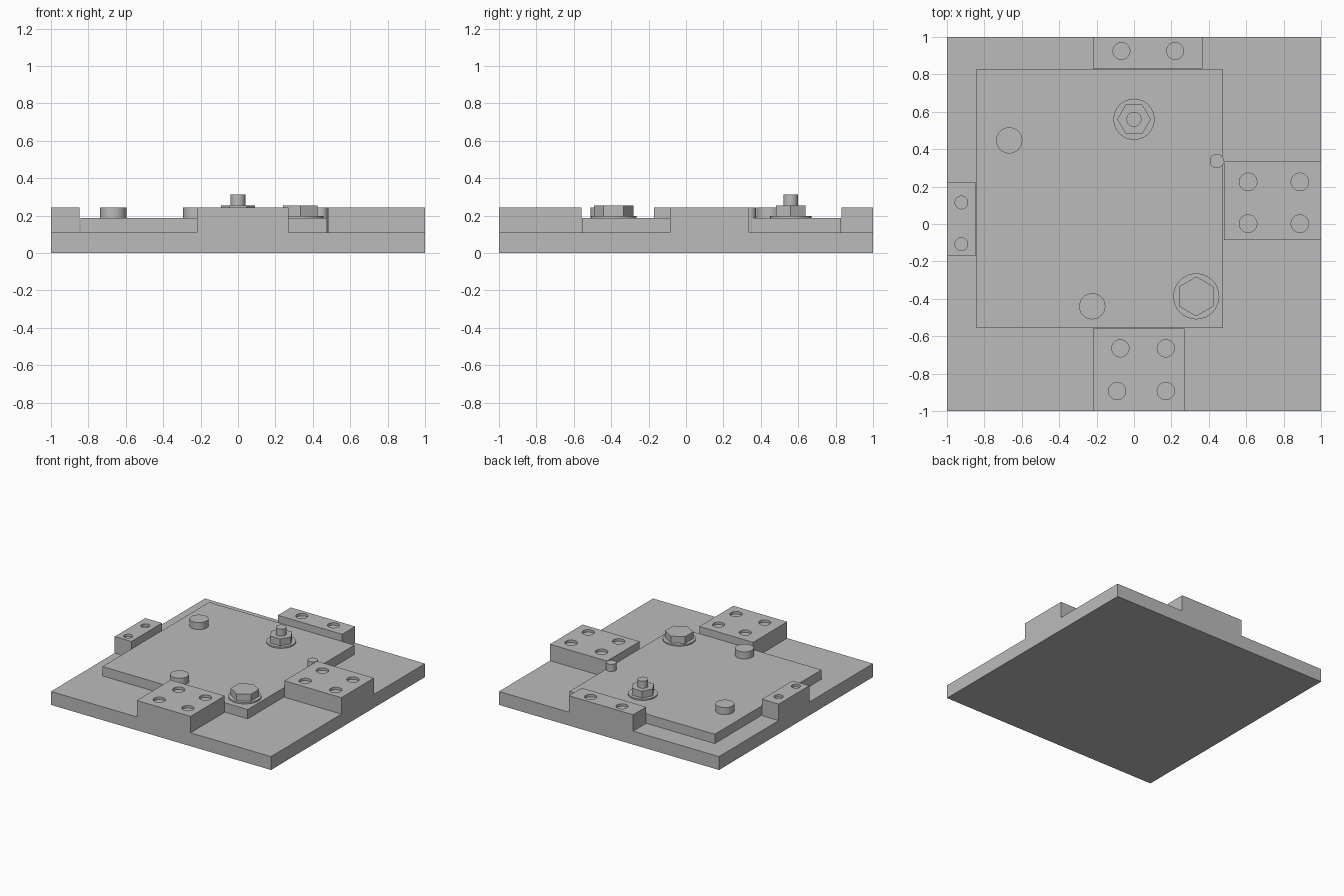
import bpy, bmesh
from mathutils import Matrix, Vector

if "Cube" in bpy.data.objects:
    bpy.data.objects.remove(bpy.data.objects["Cube"], do_unlink=True)

grey = bpy.data.materials.new("plain_grey")
grey.use_nodes = True
grey.diffuse_color = (0.5, 0.5, 0.5, 1)
grey.node_tree.nodes["Principled BSDF"].inputs["Base Color"].default_value = (0.5, 0.5, 0.5, 1)

BASE_TOP, PLATE_TOP, PAD_TOP = 0.11, 0.187, 0.245
HOLE_DEPTH = 0.02


def finish(name, bm):
    mesh = bpy.data.meshes.new(name)
    bm.to_mesh(mesh)
    bm.free()
    mesh.materials.append(grey)
    obj = bpy.data.objects.new(name, mesh)
    bpy.context.collection.objects.link(obj)
    return obj


def box(name, x0, x1, y0, y1, z0, z1):
    bm = bmesh.new()
    centre = Vector((x0 + x1, y0 + y1, z0 + z1)) / 2
    size = Matrix.Diagonal((x1 - x0, y1 - y0, z1 - z0, 1))
    bmesh.ops.create_cube(bm, size=1, matrix=Matrix.Translation(centre) @ size)
    return finish(name, bm)


def prism(name, x, y, radius, z0, z1, sides=32, turn=0):
    bm = bmesh.new()
    place = Matrix.Translation((x, y, (z0 + z1) / 2)) @ Matrix.Rotation(turn, 4, "Z")
    bmesh.ops.create_cone(bm, cap_ends=True, segments=sides, radius1=radius,
                          radius2=radius, depth=z1 - z0, matrix=place)
    obj = finish(name, bm)
    if sides > 6:
        activate(obj)
        bpy.ops.object.shade_smooth_by_angle()
    return obj


def activate(obj):
    bpy.ops.object.select_all(action="DESELECT")
    obj.select_set(True)
    bpy.context.view_layer.objects.active = obj


def combine(obj, tool, operation):
    mod = obj.modifiers.new("combine", "BOOLEAN")
    mod.operation, mod.solver, mod.object = operation, "EXACT", tool
    activate(obj)
    bpy.ops.object.modifier_apply(modifier=mod.name)
    bpy.data.objects.remove(tool, do_unlink=True)


# Base slab with four raised pads, each with shallow round holes
base = box("base", -1, 1, -1, 1, 0, BASE_TOP)
pads = [
    ((-0.22, 0.365, 0.832, 1), 0.045, [(-0.067, 0.925), (0.22, 0.925)]),
    ((0.482, 1, -0.086, 0.337), 0.047,
     [(0.61, 0.225), (0.887, 0.225), (0.61, 0.002), (0.887, 0.002)]),
    ((-0.22, 0.27, -1, -0.558), 0.046,
     [(-0.073, -0.665), (0.17, -0.665), (-0.09, -0.893), (0.17, -0.893)]),
    ((-1, -0.848, -0.172, 0.225), 0.034, [(-0.923, 0.115), (-0.923, -0.108)]),
]
for bounds, radius, holes in pads:
    combine(base, box("pad", *bounds, 0, PAD_TOP), "UNION")
    for x, y in holes:
        cutter = prism("hole_cutter", x, y, radius, PAD_TOP - HOLE_DEPTH, PAD_TOP + 0.1)
        combine(base, cutter, "DIFFERENCE")
activate(base)
bpy.ops.object.shade_smooth_by_angle()

# Clamped plate between the pads
box("cover_plate", -0.843, 0.477, -0.555, 0.83, BASE_TOP, PLATE_TOP)

# Locating pins
prism("left_back_pin", -0.667, 0.447, 0.07, BASE_TOP, PAD_TOP)
prism("front_pin", -0.223, -0.44, 0.07, BASE_TOP, PAD_TOP)
prism("edge_pin", 0.443, 0.337, 0.038, BASE_TOP, PAD_TOP)

# Stud with washer and hexagonal nut
prism("nut_washer", 0, 0.56, 0.11, PLATE_TOP, 0.198)
prism("hex_nut", 0, 0.56, 0.09, 0.198, 0.254, 6, 0.5236)
prism("stud", 0, 0.56, 0.04, 0.254, 0.312)

# Bolt with washer and hexagonal head
prism("bolt_washer", 0.333, -0.387, 0.123, PLATE_TOP, 0.198)
prism("bolt_head", 0.333, -0.387, 0.106, 0.198, 0.254, 6)
